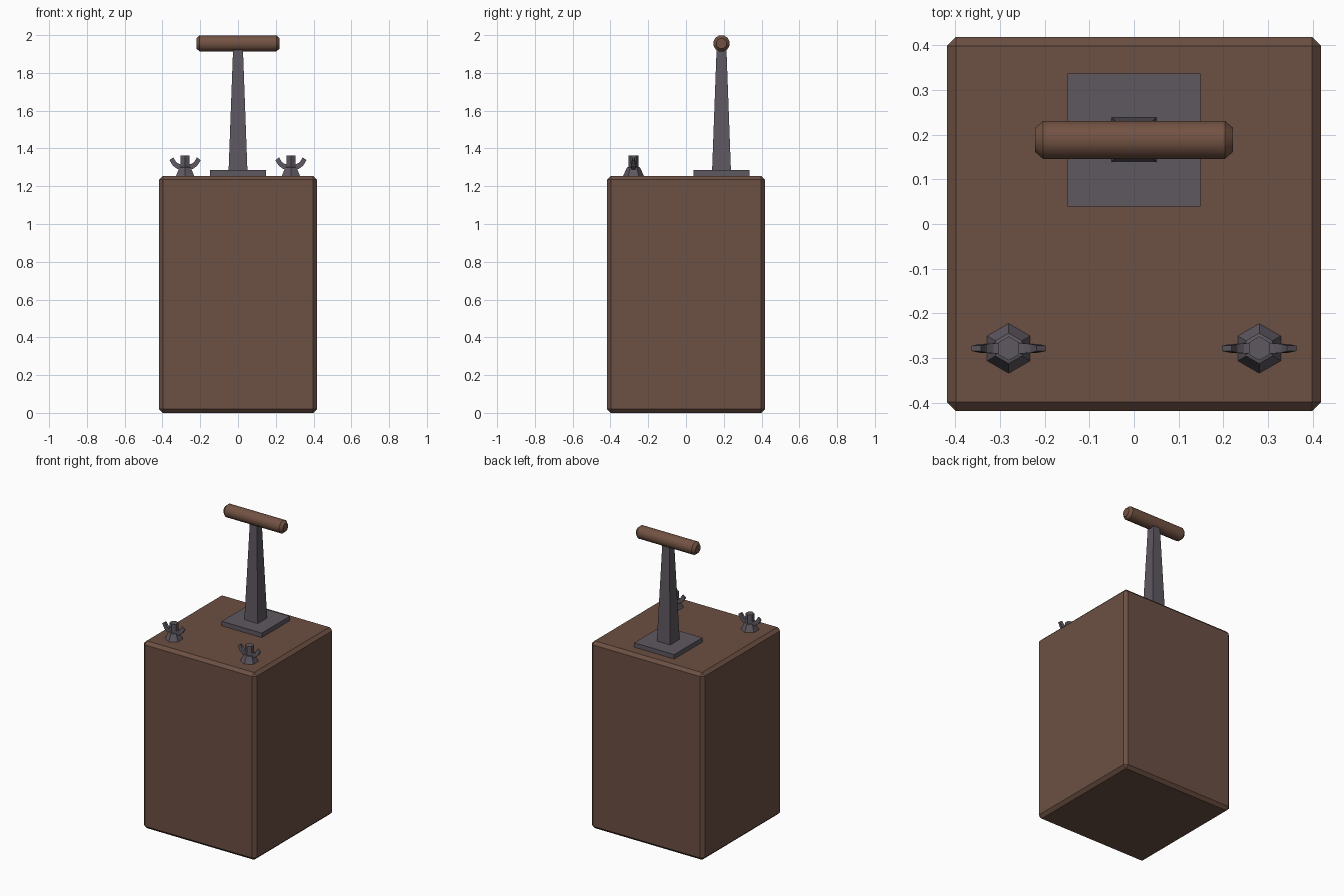
import bpy, bmesh, math
from mathutils import Matrix, Vector

if "Cube" in bpy.data.objects:
    bpy.data.objects.remove(bpy.data.objects["Cube"])


def material(name, rgb):
    m = bpy.data.materials.new(name)
    m.diffuse_color = (*rgb, 1)
    m.use_nodes = True
    m.node_tree.nodes["Principled BSDF"].inputs["Base Color"].default_value = m.diffuse_color
    return m


WOOD = material("brown wood", (0.150, 0.080, 0.056))
GRIP = material("handle brown", (0.168, 0.085, 0.056))
METAL = material("grey metal", (0.112, 0.098, 0.118))


def make(name, bm, mat, smooth=False):
    bmesh.ops.recalc_face_normals(bm, faces=bm.faces)
    mesh = bpy.data.meshes.new(name)
    bm.to_mesh(mesh)
    bm.free()
    mesh.materials.append(mat)
    ob = bpy.data.objects.new(name, mesh)
    bpy.context.collection.objects.link(ob)
    if smooth:
        bpy.context.view_layer.objects.active = ob
        ob.select_set(True)
        bpy.ops.object.shade_smooth_by_angle(angle=math.radians(40))
        ob.select_set(False)
    return ob


def box(size, centre):
    bm = bmesh.new()
    bmesh.ops.create_cube(bm, size=1)
    bmesh.ops.scale(bm, vec=size, verts=bm.verts)
    bmesh.ops.translate(bm, vec=centre, verts=bm.verts)
    return bm


def lathe(profile, sides, turn=0.0):
    """Closed stack of rings from (radius, height) pairs around z."""
    bm = bmesh.new()
    rings = [[bm.verts.new((r * math.cos(turn + math.tau * i / sides),
                            r * math.sin(turn + math.tau * i / sides), z))
              for i in range(sides)] for r, z in profile]
    for a, b in zip(rings, rings[1:]):
        for i in range(sides):
            j = (i + 1) % sides
            bm.faces.new((a[i], a[j], b[j], b[i]))
    bm.faces.new(rings[0][::-1])
    bm.faces.new(rings[-1])
    return bm


# Chamfered wooden case
bm = box((0.836, 0.836, 1.255), (0, 0, 0.6275))
bmesh.ops.bevel(bm, geom=bm.edges[:], offset=0.02, segments=1, affect='EDGES')
make("case", bm, WOOD)

# Plunger base plate and tapered square shaft
ROD_Y = 0.188
make("base_plate", box((0.297, 0.297, 0.04), (0, ROD_Y, 1.265)), METAL)
bm = lathe([(0.05 * math.sqrt(2), 1.28), (0.026 * math.sqrt(2), 1.93)], 4, math.pi / 4)
bmesh.ops.translate(bm, vec=(0, ROD_Y, 0), verts=bm.verts)
make("plunger_shaft", bm, METAL)

# Rounded crossbar grip
bm = lathe([(0.028, -0.221), (0.044, -0.203), (0.044, 0.203), (0.028, 0.221)], 12, math.pi / 12)
bm.transform(Matrix.Translation((0, ROD_Y, 1.956)) @ Matrix.Rotation(math.pi / 2, 4, 'Y'))
make("handle_grip", bm, GRIP, smooth=True)

# Wing-nut terminals: hexagonal body plus two curved wings
BODY = [(0.058, 1.25), (0.050, 1.266), (0.034, 1.300), (0.027, 1.302), (0.027, 1.362)]
# wing stations: lower (x, z), upper (x, z), half thickness
WING = [(0.015, 1.285, 0.015, 1.318, 0.013), (0.042, 1.292, 0.034, 1.319, 0.011),
        (0.064, 1.308, 0.049, 1.329, 0.010), (0.083, 1.338, 0.062, 1.353, 0.006)]
for side, sx in (("left", -0.28), ("right", 0.28)):
    spot = Vector((sx, -0.278, 0))
    bm = lathe(BODY, 6, math.pi / 6)
    bmesh.ops.translate(bm, vec=spot, verts=bm.verts)
    make(side + "_terminal", bm, METAL)
    bm = bmesh.new()
    for d in (-1, 1):
        rings = [[bm.verts.new(spot + Vector((d * x, y, z)))
                  for x, y, z in ((xl, -t, zl), (xl, t, zl), (xu, t, zu), (xu, -t, zu))]
                 for xl, zl, xu, zu, t in WING]
        for a, b in zip(rings, rings[1:]):
            for i in range(4):
                j = (i + 1) % 4
                bm.faces.new((a[i], a[j], b[j], b[i]))
        bm.faces.new(rings[0][::-1])
        bm.faces.new(rings[-1])
    make(side + "_terminal_wings", bm, METAL)
